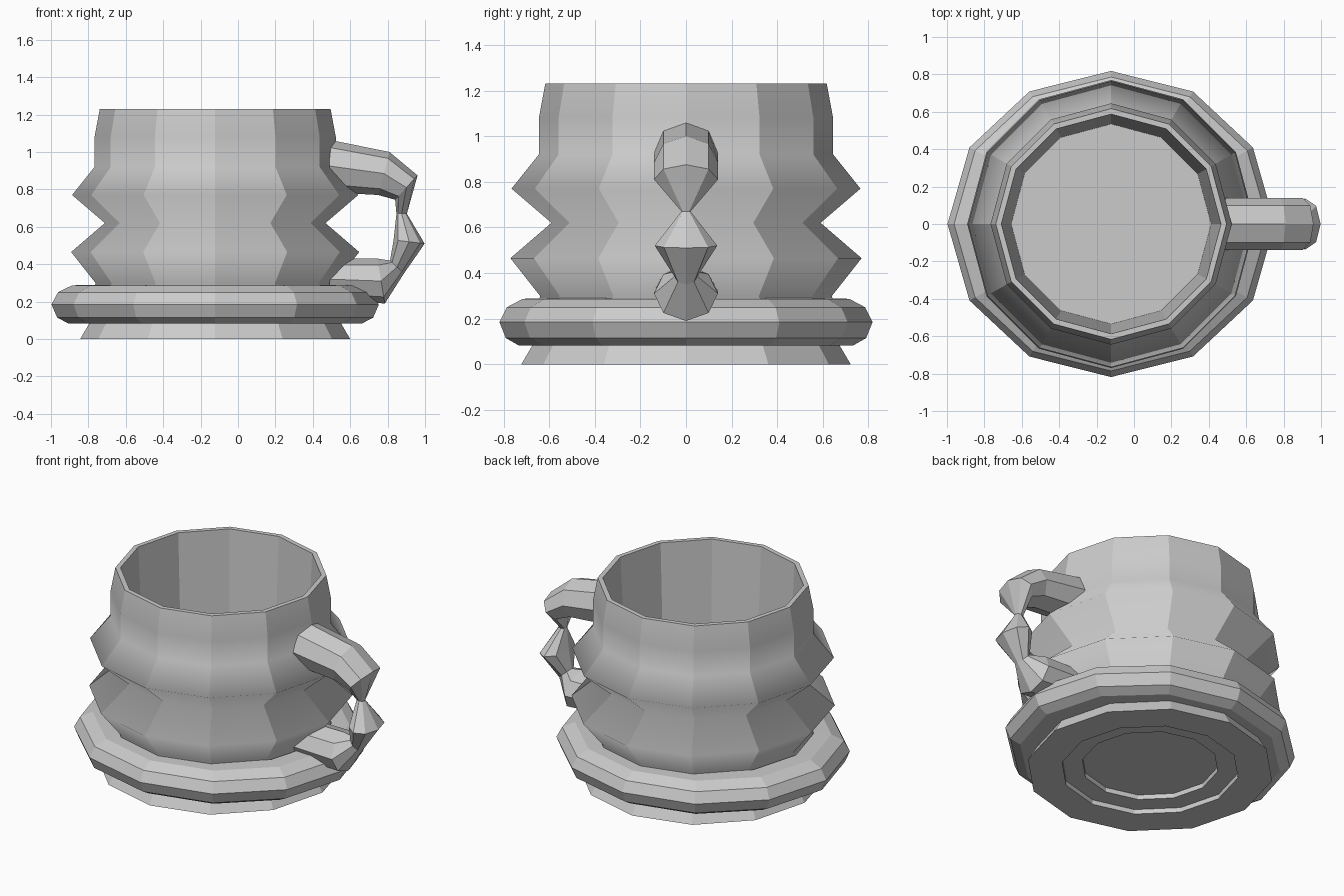
import bpy, bmesh
from math import sin, cos, pi

if "Cube" in bpy.data.objects:
    bpy.data.objects.remove(bpy.data.objects["Cube"])

CX = -0.122   # axis of the cup
SIDES = 12


def make_object(name, bm):
    bmesh.ops.recalc_face_normals(bm, faces=bm.faces)
    mesh = bpy.data.meshes.new(name)
    bm.to_mesh(mesh)
    bm.free()
    ob = bpy.data.objects.new(name, mesh)
    bpy.context.collection.objects.link(ob)
    return ob


def loft(bm, rings, closed):
    """Join vertex rings with quads; close the loop or cap both ends."""
    loops = [[bm.verts.new(p) for p in ring] for ring in rings]
    pairs = list(zip(loops, loops[1:]))
    if closed:
        pairs.append((loops[-1], loops[0]))
    for a, b in pairs:
        n = len(a)
        for i in range(n):
            j = (i + 1) % n
            bm.faces.new((a[i], a[j], b[j], b[i]))
    if not closed:
        bm.faces.new(loops[0])
        bm.faces.new(loops[-1])


def lathe(name, profile, closed=False, sy=1.0):
    bm = bmesh.new()
    angles = [2 * pi * i / SIDES for i in range(SIDES)]
    rings = [[(CX + r * cos(a), r * sy * sin(a), z) for a in angles]
             for r, z in profile]
    loft(bm, rings, closed)
    return make_object(name, bm)


# Cup body: recessed underside, zigzag outer wall, rim, straight inner wall, floor
cup = lathe("cup_body", [
    (0.40, 0.06), (0.40, 0.03), (0.52, 0.03), (0.52, 0.0), (0.722, 0.0),
    (0.675, 0.08), (0.64, 0.30), (0.77, 0.465), (0.59, 0.62), (0.765, 0.77),
    (0.645, 0.92), (0.645, 1.08), (0.617, 1.23), (0.587, 1.23), (0.535, 0.12),
])

# Columns stay crisp while the zigzag wall is shaded smoothly up and down
bm = bmesh.new()
bm.from_mesh(cup.data)
for f in bm.faces:
    f.smooth = True
for e in bm.edges:
    z0, z1 = sorted(v.co.z for v in e.verts)
    if z1 - z0 > 0.001 or z0 < 0.1 or z0 > 1.2 or abs(z0 - 0.12) < 0.01:
        e.smooth = False
bm.to_mesh(cup.data)
bm.free()

# Padded ring around the foot, slightly flattened front to back
lathe("foot_ring", [
    (0.875, 0.185), (0.845, 0.115), (0.785, 0.083), (0.66, 0.083),
    (0.63, 0.19), (0.66, 0.29), (0.765, 0.287), (0.84, 0.25),
], closed=True, sy=0.935)

# Handle: octagonal sections (centre x, z, half vector x, z, half width in y)
sections = [
    (0.49, 0.925, 0.00, 0.14, 0.14),
    (0.78, 0.885, 0.03, 0.115, 0.14),
    (0.90, 0.81, 0.06, 0.065, 0.14),
    (0.875, 0.67, 0.028, 0.00, 0.02),
    (0.915, 0.52, 0.083, -0.01, 0.137),
    (0.85, 0.385, 0.037, -0.035, 0.05),
    (0.765, 0.31, 0.02, -0.12, 0.14),
    (0.49, 0.32, 0.00, -0.11, 0.14),
]
bm = bmesh.new()
octagon = [2 * pi * i / 8 for i in range(8)]
loft(bm, [[(x + dx * cos(t), w * sin(t), z + dz * cos(t)) for t in octagon]
          for x, z, dx, dz, w in sections], closed=False)
make_object("handle", bm)
